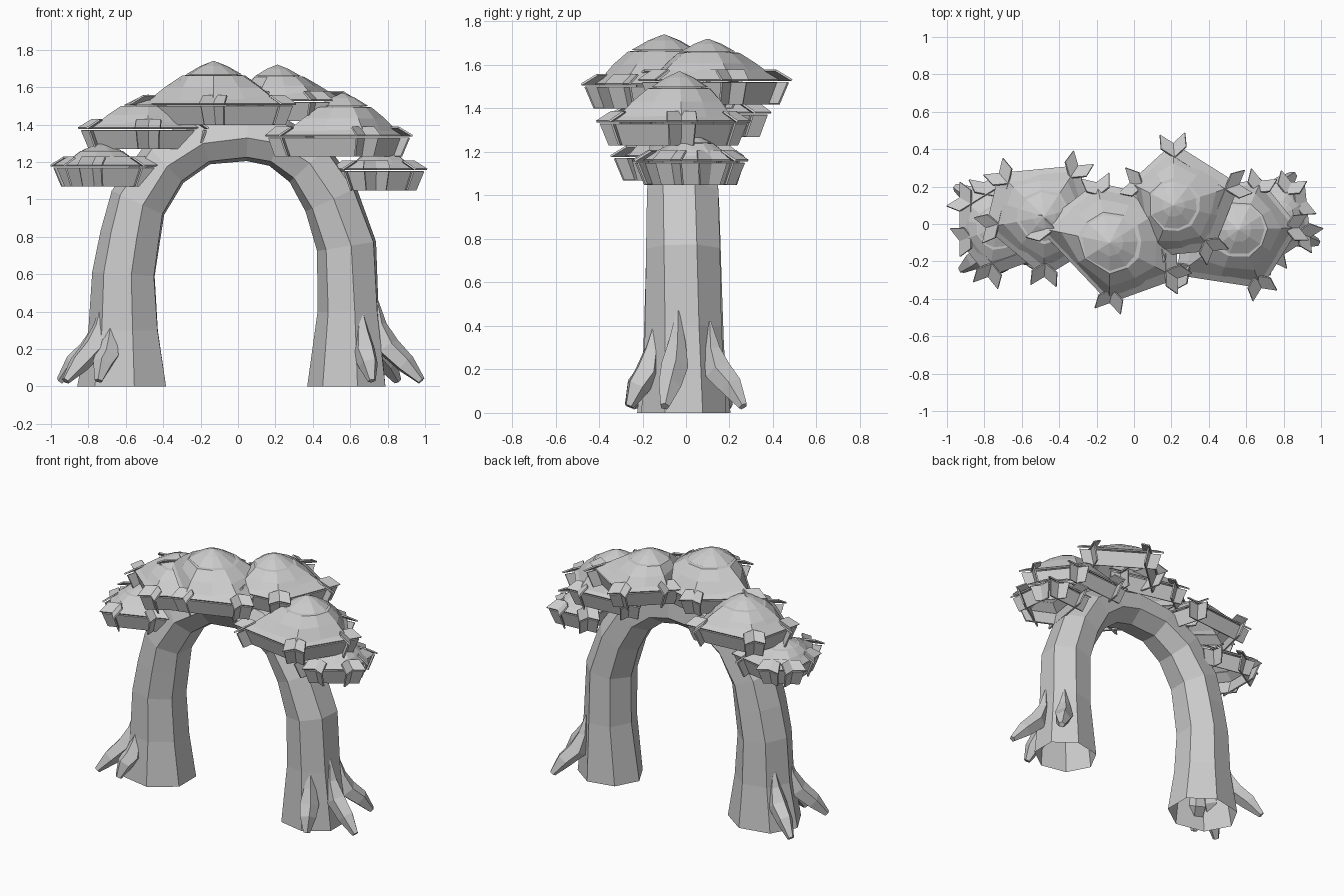
import bpy, math
from mathutils import Vector

if "Cube" in bpy.data.objects:
    bpy.data.objects.remove(bpy.data.objects["Cube"])

grey = bpy.data.materials.new("plain_grey")
grey.diffuse_color = (0.6, 0.6, 0.6, 1)
grey.use_nodes = True
grey.node_tree.nodes["Principled BSDF"].inputs["Base Color"].default_value = grey.diffuse_color


def make(name, verts, faces, thick=0):
    me = bpy.data.meshes.new(name)
    me.from_pydata([tuple(v) for v in verts], [], faces)
    me.materials.append(grey)
    ob = bpy.data.objects.new(name, me)
    bpy.context.collection.objects.link(ob)
    if thick:
        m = ob.modifiers.new("thickness", 'SOLIDIFY')
        m.thickness = thick
        m.offset = 0
    return ob


def loft(rings, caps=True):
    # joins equal rings of points into quads
    n = len(rings[0])
    verts = [v for r in rings for v in r]
    faces = [(i * n + j, i * n + (j + 1) % n, (i + 1) * n + (j + 1) % n, (i + 1) * n + j)
             for i in range(len(rings) - 1) for j in range(n)]
    if caps:
        faces += [tuple(reversed(range(n))), tuple(range(len(verts) - n, len(verts)))]
    return verts, faces


# arched trunk, open at the feet: x, z, in-plane half width, depth half width
PATH = [(-.61, 0, .25, .22), (-.605, .3, .195, .19), (-.605, .6, .175, .18), (-.57, .8, .168, .175),
        (-.53, .98, .16, .17), (-.39, 1.19, .15, .16), (-.19, 1.31, .135, .15),
        (.05, 1.335, .135, .15), (.22, 1.3, .135, .15), (.38, 1.19, .145, .16), (.5, 1.0, .155, .17),
        (.585, .75, .165, .175), (.595, .4, .17, .18), (.59, 0, .22, .2)]
rings = []
for i, (x, z, a, b) in enumerate(PATH):
    p, q = PATH[max(i - 1, 0)], PATH[min(i + 1, len(PATH) - 1)]
    t = Vector((q[0] - p[0], 0, q[1] - p[1])).normalized()
    if i in (0, len(PATH) - 1):
        t = Vector((0, 0, 1 if i == 0 else -1))
    nrm = Vector((-t.z, 0, t.x))
    twist = 0.5 * (i / (len(PATH) - 1)) ** 1.5
    ring = []
    for k in range(7):
        ang = (k + twist) * math.tau / 7
        ring.append(Vector((x, -.01, z)) + nrm * a * math.cos(ang) + Vector((0, b * math.sin(ang), 0)))
    rings.append(ring)
make("arched_trunk", *loft(rings, False))


# roots: leg centre x, tip x, tip y, top height
def root(cx, tx, ty, top):
    d = Vector((tx - cx, ty, 0)).normalized()
    side = Vector((-d.y, d.x, 0))
    tip, c = Vector((tx, ty, 0.02)), Vector((cx, 0, 0))
    reach = (tip - c).xy.length
    spine = [(c + d * .155 + Vector((0, 0, top)), .006), (c + d * .17 + Vector((0, 0, top * .7)), .04),
             (c + d * (.17 + (reach - .17) * .2) + Vector((0, 0, top * .45)), .065),
             (c + d * (.17 + (reach - .17) * .6) + Vector((0, 0, .12)), .055),
             (tip - d * .01 + Vector((0, 0, .01)), .022)]
    rr = []
    for i, (p, r) in enumerate(spine):
        q0, q1 = spine[max(i - 1, 0)][0], spine[min(i + 1, 4)][0]
        up = (q1 - q0).normalized().cross(side)
        rr.append([p + (side * math.cos(k * math.tau / 5) + up * math.sin(k * math.tau / 5)) * r
                   for k in range(5)])
    vs, fs = loft(rr)
    for v in vs:
        v.z = max(v.z, 0)
    make("root", vs, fs)


for r in [(-.6, -.96, .2, .42), (-.6, -.93, -.25, .46), (-.6, -.75, -.27, .37),
          (.59, .99, -.1, .47), (.59, .72, -.27, .42), (.59, .86, .27, .42)]:
    root(*r)


# foliage: rim height, peak (x, y, z), corners of the rim
CANOPIES = {
    "top_left_foliage": (1.51, (-.13, -.1, 1.74),
        [(-.13, -.42), (.23, -.29), (.22, .12), (-.2, .22), (-.51, -.02)]),
    "top_right_foliage": (1.53, (.21, .1, 1.72),
        [(.21, .43), (-.02, .22), (.1, -.17), (.42, -.14), (.56, .21)]),
    "middle_right_foliage": (1.34, (.56, -.03, 1.57),
        [(.68, -.34), (.88, -.02), (.68, .23), (.3, .2), (.23, -.27)]),
    "middle_left_foliage": (1.38, (-.48, .04, 1.56),
        [(-.79, -.02), (-.48, -.28), (-.18, -.1), (-.3, .31), (-.72, .27)]),
    "low_left_foliage": (1.18, (-.73, -.02, 1.3),
        [(-.93, .14), (-.93, -.09), (-.78, -.28), (-.51, -.18), (-.55, .17), (-.8, .22)]),
    "low_right_foliage": (1.16, (.76, .03, 1.28),
        [(.94, -.07), (.92, .12), (.84, .22), (.62, .2), (.57, -.12), (.74, -.2)]),
}
for name, (z, peak, pts) in CANOPIES.items():
    pk = Vector(peak)
    h = pk.z - z
    corners = [Vector((x, y, z)) for x, y in pts]
    if sum(a.x * b.y - b.x * a.y for a, b in zip(corners, corners[1:] + corners[:1])) < 0:
        corners.reverse()
    n = len(corners)
    outline = []
    for i, c in enumerate(corners):
        outline += [c, (c + corners[(i + 1) % n]) / 2]
    mean = sum((c - pk).xy.length for c in outline) / len(outline)

    def ring(f, level, roundness):
        out = []
        for c in outline:
            d = Vector((c.x - pk.x, c.y - pk.y, 0))
            length = d.length * (1 - roundness) + mean * roundness
            out.append(Vector((pk.x, pk.y, z + h * level)) + d.normalized() * length * f)
        return out

    # stepped dome with a small pointed cap
    make(name, *loft([ring(.94, .06, 0), ring(.72, .4, .4), ring(.5, .66, .8), ring(.05, .74, 1)], False))
    make(name + "_cap", *loft([ring(.05, .75, 1), ring(.45, .69, 1), ring(.22, .88, 1), ring(.01, 1, 1)]))

    # overlapping rim boards that run past each corner
    verts, faces = [], []

    def board(a, b, lower, upper):
        d = (b - a).normalized()
        inward = Vector((-d.y, d.x, 0))
        k = len(verts)
        for (over, inset, dz), flip in ((lower, 0), (upper, 1)):
            off = inward * inset + Vector((0, 0, dz))
            e = [a - d * over + off, b + d * over + off]
            verts.extend(e[::-1] if flip else e)
        faces.append((k, k + 1, k + 2, k + 3))

    for i in range(n):
        a, b = corners[i], corners[(i + 1) % n]
        board(a, b, (.085, 0, 0), (.04, .06, .045))
        board(a, b, (.04, .04, -.11), (.07, .01, -.01))
    make(name + "_rim", verts, faces, .01)
